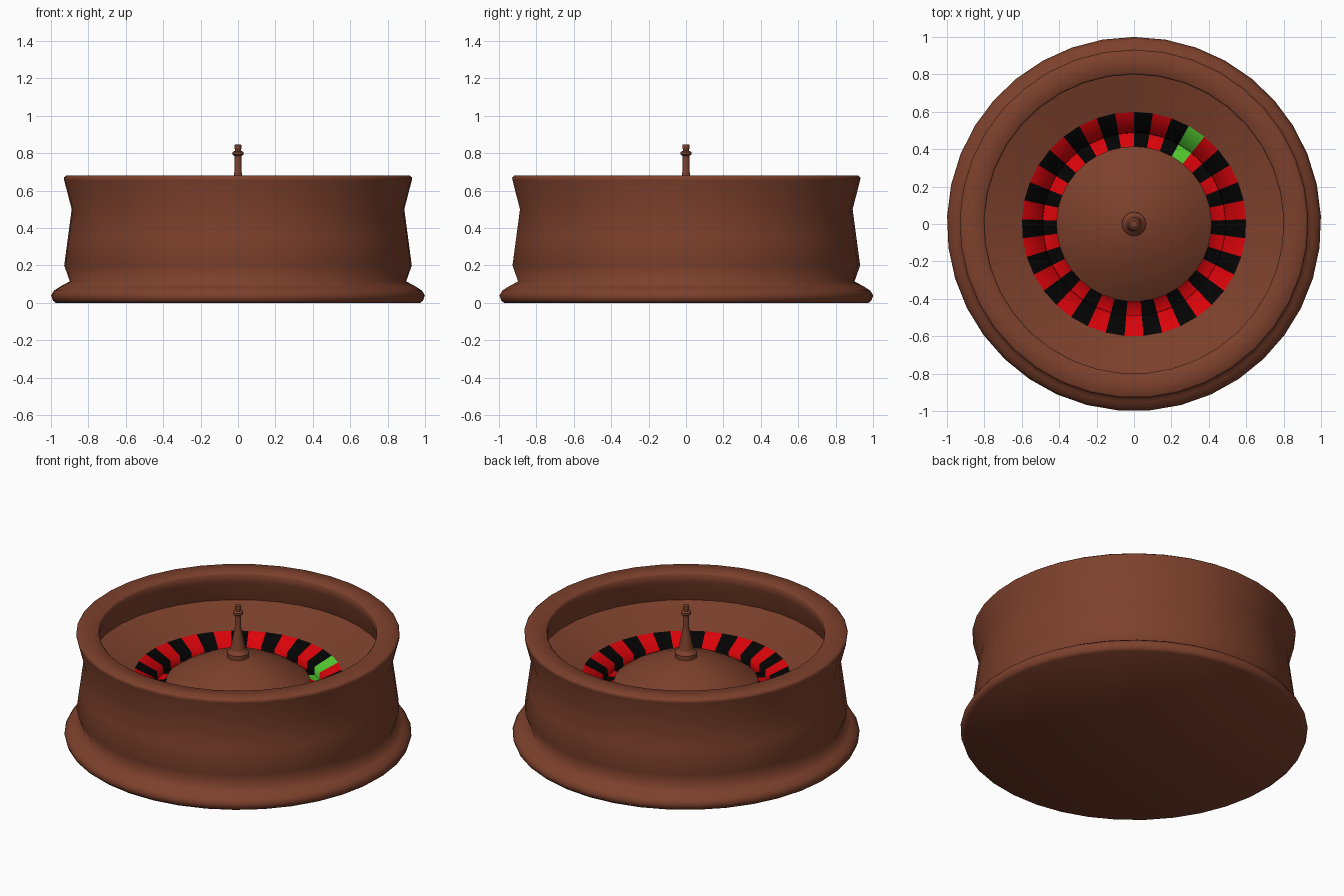
import bpy, bmesh, math

if "Cube" in bpy.data.objects:
    bpy.data.objects.remove(bpy.data.objects["Cube"])

N = 37  # one side per pocket


def material(name, rgb):
    m = bpy.data.materials.new(name)
    m.diffuse_color = (*rgb, 1)
    m.use_nodes = True
    m.node_tree.nodes["Principled BSDF"].inputs["Base Color"].default_value = m.diffuse_color
    return m


WOOD = material("wood", (0.205, 0.052, 0.025))
RED = material("red", (0.7, 0.001, 0.003))
BLACK = material("black", (0.001, 0.001, 0.001))
GREEN = material("green", (0.09, 0.6, 0.03))


def lathe(name, profile, mats, sides=N, pick=None, angle=30):
    """Spin an (r, z) profile about z, starting at +y and going clockwise."""
    bm = bmesh.new()
    rings = []
    for r, z in profile:
        if r == 0:
            rings.append([bm.verts.new((0, 0, z))] * sides)
        else:
            rings.append([bm.verts.new((r * math.sin(2 * math.pi * i / sides),
                                        r * math.cos(2 * math.pi * i / sides), z))
                          for i in range(sides)])
    for a, b in zip(rings, rings[1:]):
        for i in range(sides):
            j = (i + 1) % sides
            loop = list(dict.fromkeys((a[j], a[i], b[i], b[j])))
            f = bm.faces.new(loop)
            if pick:
                f.material_index = pick(i)
    me = bpy.data.meshes.new(name)
    bm.to_mesh(me)
    bm.free()
    for m in mats:
        me.materials.append(m)
    ob = bpy.data.objects.new(name, me)
    bpy.context.collection.objects.link(ob)
    bpy.context.view_layer.objects.active = ob
    ob.select_set(True)
    bpy.ops.object.shade_smooth_by_angle(angle=math.radians(angle))
    ob.select_set(False)
    return ob


# Wooden bowl: base moulding, waisted outer wall, flat rim, undercut inner wall, sloped track
lathe("bowl", [
    (0, 0), (0.975, 0), (0.99, 0.012), (1.0, 0.04), (0.985, 0.065), (0.955, 0.085),
    (0.90, 0.115), (0.93, 0.20), (0.91, 0.35), (0.89, 0.50), (0.93, 0.655),
    (0.932, 0.67), (0.92, 0.68), (0.81, 0.68), (0.80, 0.67), (0.805, 0.62),
    (0.85, 0.485), (0.60, 0.405)], [WOOD], angle=88)


# Coloured number ring and sunken pockets: one green, the rest alternating
def pocket_colour(i):
    return 2 if i == 3 else (i % 2 if i > 3 else 1 - i % 2)


lathe("pocket_ring", [
    (0.60, 0.405), (0.49, 0.355), (0.488, 0.305), (0.45, 0.31), (0.415, 0.335)],
    [RED, BLACK, GREEN], pick=pocket_colour, angle=80)

# Domed centre of the wheel
lathe("centre_dome", [
    (0.415, 0.31), (0.415, 0.365), (0.35, 0.41), (0.25, 0.463), (0.15, 0.502),
    (0.07, 0.522), (0, 0.53)], [WOOD], angle=40)

# Turned spindle with a foot, tapered stem, collar and tip
lathe("spindle", [
    (0.064, 0.51), (0.064, 0.55), (0.045, 0.57), (0.035, 0.62), (0.023, 0.68),
    (0.018, 0.71), (0.018, 0.785), (0.03, 0.793), (0.03, 0.806), (0.016, 0.813),
    (0.016, 0.82), (0.019, 0.825), (0.018, 0.845), (0, 0.847)], [WOOD], sides=20)
